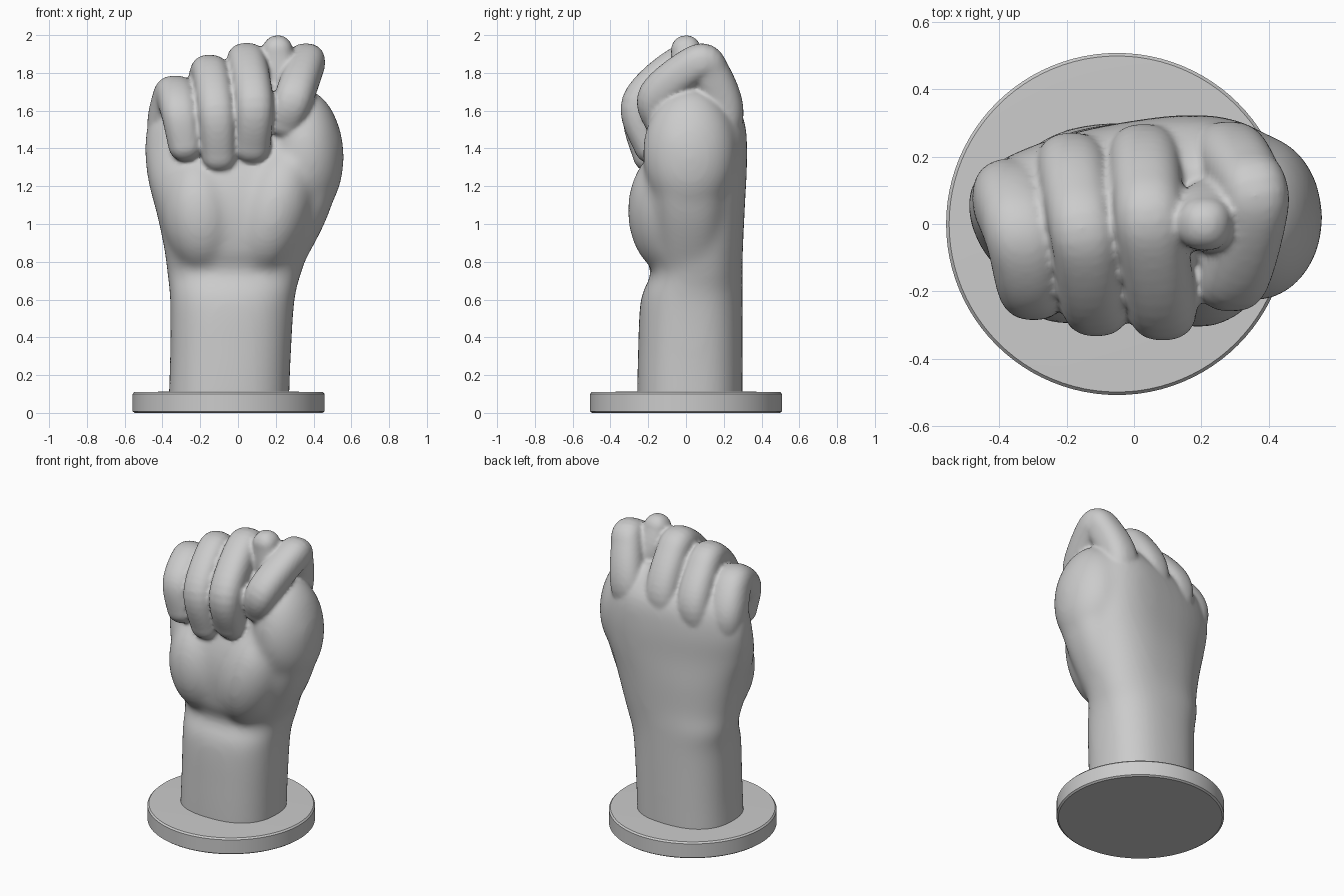
import bpy, bmesh
from math import sin, cos, pi, copysign
from mathutils import Vector, Matrix

if "Cube" in bpy.data.objects:
    bpy.data.objects.remove(bpy.data.objects["Cube"])


def spline(points, steps):
    """Catmull-Rom samples through tuples of any length."""
    out = []
    n = len(points)
    for i in range(n - 1):
        p0, p1, p2, p3 = (points[max(0, min(n - 1, i + k))] for k in (-1, 0, 1, 2))
        for s in range(steps):
            t = s / steps
            out.append(tuple(
                0.5 * (2 * b + (c - a) * t + (2 * a - 5 * b + 4 * c - d) * t * t
                       + (3 * b - a - 3 * c + d) * t ** 3)
                for a, b, c, d in zip(p0, p1, p2, p3)))
    return out + [tuple(points[-1])]


def loft(bm, rings):
    """Skin a list of equal rings and cap both ends."""
    vs = [[bm.verts.new(p) for p in ring] for ring in rings]
    n = len(vs[0])
    for a, b in zip(vs, vs[1:]):
        for i in range(n):
            j = (i + 1) % n
            bm.faces.new((a[i], a[j], b[j], b[i]))
    bm.faces.new(vs[0][::-1])
    bm.faces.new(vs[-1])


def rounded(angle, power):
    return (copysign(abs(f) ** power, f) for f in (cos(angle), sin(angle)))


def finger(bm, path, sides=28):
    """Round-ended, slightly squared tube through (x, y, z, radius) points."""
    samples = spline(path, 8)
    pts = [Vector(s[:3]) for s in samples]
    rad = [s[3] for s in samples]
    last = len(pts) - 1
    tan = [(pts[min(i + 1, last)] - pts[max(i - 1, 0)]).normalized() for i in range(last + 1)]
    caps = [k * pi / 12 for k in range(1, 6)]
    stations = [(pts[0] - tan[0] * rad[0] * sin(a), tan[0], rad[0] * cos(a)) for a in reversed(caps)]
    stations += list(zip(pts, tan, rad))
    stations += [(pts[-1] + tan[-1] * rad[-1] * sin(a), tan[-1], rad[-1] * cos(a)) for a in caps]
    rings = []
    for p, t, r in stations:
        up = t.cross(Vector((1, 0, 0))).normalized()
        side = up.cross(t)
        ring = []
        for k in range(sides):
            c, s = rounded(2 * pi * k / sides, 0.85)
            ring.append(p + r * (side * c + up * s))
        rings.append(ring)
    loft(bm, rings)


def mound(bm, centre, size, tilt=0):
    m = (Matrix.Translation(centre) @ Matrix.Rotation(tilt, 4, 'Y')
         @ Matrix.Diagonal((*size, 1)))
    bmesh.ops.create_uvsphere(bm, u_segments=32, v_segments=20, radius=1, matrix=m)


def finish(name, bm):
    bmesh.ops.recalc_face_normals(bm, faces=bm.faces)
    mesh = bpy.data.meshes.new(name)
    bm.to_mesh(mesh)
    bm.free()
    ob = bpy.data.objects.new(name, mesh)
    bpy.context.collection.objects.link(ob)
    return ob


def fuse(ob, voxel, iterations):
    """Melt overlapping parts into one soft skin."""
    remesh = ob.modifiers.new("fuse", 'REMESH')
    remesh.mode = 'VOXEL'
    remesh.voxel_size = voxel
    remesh.use_smooth_shade = True
    soften = ob.modifiers.new("soften", 'SMOOTH')
    soften.factor = 0.5
    soften.iterations = iterations


# Wrist and palm: z, x min, x max, y min, y max, skew of the back edge
sections = [
    (0.02, -0.37, 0.27, -0.26, 0.30, 0.00),
    (0.30, -0.36, 0.28, -0.255, 0.30, 0.00),
    (0.60, -0.36, 0.30, -0.24, 0.30, 0.00),
    (0.74, -0.375, 0.335, -0.185, 0.30, 0.00),
    (0.86, -0.39, 0.375, -0.23, 0.30, 0.02),
    (1.05, -0.43, 0.43, -0.255, 0.305, 0.04),
    (1.22, -0.475, 0.47, -0.235, 0.305, 0.07),
    (1.40, -0.495, 0.47, -0.17, 0.305, 0.08),
    (1.55, -0.475, 0.43, -0.13, 0.285, 0.09),
    (1.65, -0.42, 0.39, -0.08, 0.22, 0.10),
    (1.74, -0.30, 0.32, -0.04, 0.14, 0.08),
]
body = bmesh.new()
rings = []
for z, x0, x1, y0, y1, skew in spline(sections, 6):
    ring = []
    for k in range(40):
        c, s = rounded(2 * pi * k / 40, 0.82)
        ring.append(((x0 + x1) / 2 + c * (x1 - x0) / 2,
                     (y0 + y1) / 2 + s * (y1 - y0) / 2 + skew * c * max(s, 0), z))
    rings.append(ring)
loft(body, rings)

# Palm pads, thumb bone and the bulge of the thumb knuckle
mound(body, (0.19, -0.08, 1.07), (0.20, 0.23, 0.35), 0.3)
mound(body, (-0.20, -0.08, 1.05), (0.205, 0.22, 0.31), -0.1)
finger(body, [(0.17, 0.02, 0.80, .16), (0.29, 0.02, 1.10, .195),
              (0.36, 0.01, 1.38, .20), (0.33, 0.02, 1.50, .18)])
mound(body, (0.36, 0.02, 1.38), (0.20, 0.25, 0.34), -0.08)
palm = finish("palm", body)
fuse(palm, 0.02, 22)

# Bake the softened palm so the fingers can be grown from it
baked = bpy.data.meshes.new_from_object(
    palm.evaluated_get(bpy.context.evaluated_depsgraph_get()))
bpy.data.objects.remove(palm)
hand = bmesh.new()
hand.from_mesh(baked)

# Four curled fingers and the thumb poking up between two of them
fingers = [
    [(-0.34, 0.05, 1.28, .09), (-0.365, 0.08, 1.50, .115), (-0.345, 0.01, 1.65, .112),
     (-0.325, -0.07, 1.67, .108), (-0.305, -0.18, 1.58, .10), (-0.28, -0.185, 1.42, .09)],
    [(-0.19, 0.10, 1.30, .09), (-0.185, 0.165, 1.55, .107), (-0.165, 0.06, 1.735, .104),
     (-0.145, -0.05, 1.79, .10), (-0.115, -0.23, 1.60, .10), (-0.10, -0.19, 1.365, .092)],
    [(0.03, 0.12, 1.32, .09), (0.03, 0.19, 1.58, .108), (0.04, 0.08, 1.80, .106),
     (0.05, -0.02, 1.845, .104), (0.085, -0.24, 1.64, .102), (0.075, -0.18, 1.415, .097)],
    [(0.26, 0.12, 1.32, .09), (0.28, 0.195, 1.58, .11), (0.335, 0.13, 1.80, .102),
     (0.36, 0.06, 1.85, .10), (0.30, -0.15, 1.68, .102), (0.25, -0.13, 1.54, .09)],
    [(0.36, 0.02, 1.42, .13), (0.28, 0.03, 1.66, .115), (0.225, 0.02, 1.80, .105),
     (0.21, 0.0, 1.92, .08)],
]
for path in fingers:
    finger(hand, path)
# Flesh filling the inside of the fist
mound(hand, (0.02, -0.03, 1.60), (0.33, 0.14, 0.16), -0.1)

fist = finish("fist", hand)
fuse(fist, 0.012, 5)

# Round base, turned from a profile
profile = [(0.497, 0.0), (0.508, 0.008), (0.508, 0.10), (0.499, 0.11), (0.45, 0.111), (0.2, 0.114)]
base = bmesh.new()
loft(base, [[(-0.05 + r * cos(2 * pi * k / 96), r * sin(2 * pi * k / 96), z) for k in range(96)]
            for r, z in profile])
plinth = finish("round_base", base)
bpy.context.view_layer.objects.active = plinth
plinth.select_set(True)
bpy.ops.object.shade_smooth_by_angle()
